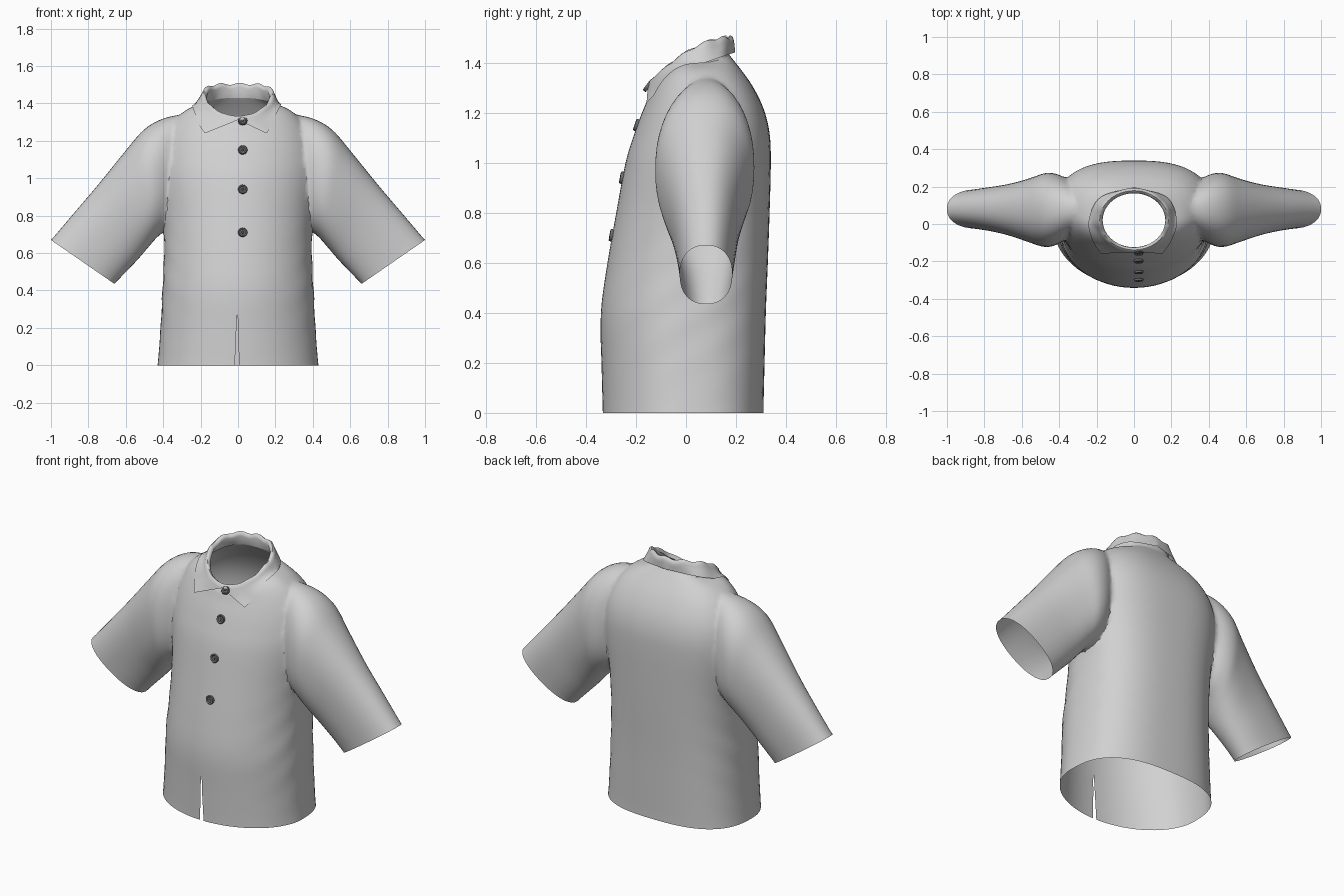
import bpy, bmesh, math
from mathutils import Vector
from mathutils.bvhtree import BVHTree

if "Cube" in bpy.data.objects:
    bpy.data.objects.remove(bpy.data.objects["Cube"])


def material(name, v):
    m = bpy.data.materials.new(name)
    m.diffuse_color = (v, v, v, 1)
    m.use_nodes = True
    m.node_tree.nodes["Principled BSDF"].inputs["Base Color"].default_value = m.diffuse_color
    return m


cloth = material("pale grey cloth", 0.64)
dark = material("dark grey button", 0.15)


def spline(keys, t):
    """Catmull-Rom through equal-length tuples, t in 0..1."""
    f = min(max(t, 0), 1) * (len(keys) - 1)
    i = min(int(f), len(keys) - 2)
    u = f - i
    p0, p1, p2, p3 = (keys[min(max(i + k, 0), len(keys) - 1)] for k in (-1, 0, 1, 2))
    return [0.5 * (2 * b + (c - a) * u + (2 * a - 5 * b + 4 * c - d) * u * u
                   + (3 * b - a - 3 * c + d) * u ** 3) for a, b, c, d in zip(p0, p1, p2, p3)]


def spow(v, e):
    return math.copysign(abs(v) ** e, v)


def add_object(name, bm, *mats):
    me = bpy.data.meshes.new(name)
    bm.to_mesh(me)
    ob = bpy.data.objects.new(name, me)
    bpy.context.collection.objects.link(ob)
    for m in mats:
        me.materials.append(m)
    return ob


def smooth(ob, deg):
    bpy.ops.object.select_all(action='DESELECT')
    bpy.context.view_layer.objects.active = ob
    ob.select_set(True)
    bpy.ops.object.shade_smooth_by_angle(angle=math.radians(deg))


def solid_loft(name, rings):
    """Closed tube; the end caps carry slot 1 so they can be removed later."""
    bm = bmesh.new()
    vs = [[bm.verts.new(p) for p in r] for r in rings]
    n = len(vs[0])
    for r0, r1 in zip(vs, vs[1:]):
        for j in range(n):
            bm.faces.new((r0[j], r0[(j + 1) % n], r1[(j + 1) % n], r1[j]))
    for r in (vs[0], vs[-1]):
        c = bm.verts.new(sum((v.co for v in r), Vector()) / n)
        for j in range(n):
            bm.faces.new((r[j], r[(j + 1) % n], c)).material_index = 1
    bmesh.ops.recalc_face_normals(bm, faces=bm.faces)
    return add_object(name, bm, cloth, cloth)


# Torso rings: z front, z side, z back, half width, y front, y back
TORSO = [(0, 0, 0, .43, -.333, .31), (.2, .2, .2, .415, -.338, .315),
         (.4, .4, .4, .405, -.342, .32), (.6, .6, .6, .395, -.315, .328),
         (.8, .8, .8, .40, -.28, .335), (1.0, 1.0, 1.0, .42, -.243, .34),
         (1.1, 1.12, 1.12, .415, -.213, .335), (1.18, 1.22, 1.22, .39, -.185, .31),
         (1.24, 1.31, 1.31, .34, -.16, .265), (1.28, 1.37, 1.38, .27, -.145, .215),
         (1.30, 1.40, 1.43, .19, -.13, .175)]


def torso_pt(k, a):
    """Point on a torso ring; a = 0 is the front, pi the back."""
    zf, zs, zb, hx, yf, yb = k
    c, s = math.cos(a), math.sin(a)
    e = 1.0 if c > 0 else 0.75
    yc, hy = (yf + yb) / 2, (yb - yf) / 2
    z = zs + ((zf if c > 0 else zb) - zs) * c * c
    # soft diagonal folds on the flanks
    w = 0.007 * s * s * math.exp(-((z - .45) / .28) ** 2) * math.sin(38 * z + 9 * c)
    return Vector((spow(s, e) * (hx + w), yc - spow(c, e) * hy, z))


N = 72
shirt = solid_loft("shirt_body", [[torso_pt(spline(TORSO, i / 50), math.tau * j / N)
                                   for j in range(N)] for i in range(51)])

# Sleeve rings: top x, top z, bottom x, bottom z, y front, y back
SLEEVE = [(.27, 1.345, .30, .80, -.02, .18), (.39, 1.325, .37, .73, -.095, .255),
          (.50, 1.265, .425, .69, -.125, .275), (.60, 1.15, .475, .635, -.105, .25),
          (.75, .965, .53, .57, -.065, .218), (.88, .812, .595, .502, -.04, .20),
          (1.0, .67, .66, .435, -.025, .185)]


def sleeve_ring(k, side):
    tx, tz, bx, bz, y0, y1 = k
    pts = []
    for j in range(48):
        a = math.tau * j / 48
        c, s = spow(math.cos(a), .88), spow(math.sin(a), .88)
        pts.append(Vector((side * ((tx + bx) / 2 + c * (tx - bx) / 2),
                           (y0 + y1) / 2 + s * (y1 - y0) / 2,
                           (tz + bz) / 2 + c * (tz - bz) / 2)))
    return pts


# Wedge that opens the slit at the front hem
tri = ((-.019, -.05), (.009, -.05), (-.005, .29))
slit = solid_loft("slit_cutter", [[Vector((x, y, z)) for x, z in tri] for y in (-.5, -.1)])
for p in slit.data.polygons:
    p.material_index = 1

parts = [(solid_loft("sleeve_part", [sleeve_ring(spline(SLEEVE, i / 30), s)
                                     for i in range(31)]), 'UNION') for s in (1, -1)]
parts.append((slit, 'DIFFERENCE'))
bpy.context.view_layer.objects.active = shirt
for tool, op in parts:
    tool.hide_render = True
    m = shirt.modifiers.new(op, 'BOOLEAN')
    m.object, m.operation, m.solver = tool, op, 'EXACT'
    bpy.ops.object.modifier_apply(modifier=m.name)
    bpy.data.objects.remove(tool)

# Open the hem, cuffs, neck and slit, then soften the armhole seams
bm = bmesh.new()
bm.from_mesh(shirt.data)
bmesh.ops.delete(bm, geom=[f for f in bm.faces if f.material_index == 1], context='FACES')
bmesh.ops.remove_doubles(bm, verts=bm.verts, dist=0.003)
for _ in range(3):
    bmesh.ops.smooth_vert(bm, verts=[v for v in bm.verts if not v.is_boundary], factor=0.5,
                          use_axis_x=True, use_axis_y=True, use_axis_z=True)
bm.to_mesh(shirt.data)
tree = BVHTree.FromBMesh(bm)
shirt.data.materials.pop(index=1)
smooth(shirt, 55)

# Collar: stand inside, rolled fold, and a pointed fall resting on the shirt
FALL = [(.165, -.158, 1.24), (.215, -.08, 1.315), (.235, .025, 1.38),
        (.175, .145, 1.425), (0, .197, 1.442)]


def collar_column(t):
    a, s = math.pi * (1 - abs(t)), (1 if t >= 0 else -1)
    x, y = math.sin(a), -math.cos(a)
    ripple = .006 * math.sin(17 * t * 2 + 1) * math.sin(a / 2)
    zt = 1.33 + .172 * (1 - ((1 + math.cos(a)) / 2) ** 1.8) + ripple

    def fold(r, dz):
        return Vector((s * x * .18 * r, .02 + y * .155 * r, zt + dz))
    low = Vector(spline(FALL, a / math.pi))
    low.x = s * low.x - .012 * (1 + math.cos(a)) / 2
    neck = torso_pt(TORSO[-1], a)
    neck.x *= s
    top = fold(1.11, -.018)
    col = [neck, fold(.93, -.02), fold(.96, -.004), fold(1.02, .003), fold(1.08, -.004), top,
           top.lerp(low, .35), top.lerp(low, .7), low]
    for p in col[6:]:
        hit = tree.ray_cast(Vector((p.x, p.y, 2)), Vector((0, 0, -1)))[0]
        if hit and 0 < hit.z + .01 - p.z < .08:
            p.z = hit.z + .01
    return col


bm = bmesh.new()
cols = [[bm.verts.new(p) for p in collar_column(-1 + i / 40)] for i in range(81)]
for c0, c1 in zip(cols, cols[1:]):
    for j in range(len(c0) - 1):
        bm.faces.new((c0[j], c0[j + 1], c1[j + 1], c1[j]))
bmesh.ops.recalc_face_normals(bm, faces=bm.faces)
smooth(add_object("collar", bm, cloth), 60)

# Buttons: turned discs with raised rim and centre stud, seated on the placket
PROFILE = [(.024, -.004), (.025, .006), (.022, .011), (.018, .010),
           (.015, .006), (.007, .006), (.005, .009), (0, .009)]
for n, z in enumerate((1.305, 1.15, .94, .71)):
    hit, nor = tree.ray_cast(Vector((.025, -1, min(z, 1.29))), Vector((0, 1, 0)))[:2]
    nor = nor if nor.y < 0 else -nor
    if n == 0:
        hit = Vector((.025, hit.y - .012, z))
        nor = Vector((0, -.8, .6))
    bm = bmesh.new()
    vs = [bm.verts.new((r, 0, h)) for r, h in PROFILE]
    es = [bm.edges.new(e) for e in zip(vs, vs[1:])]
    bmesh.ops.spin(bm, geom=vs + es, cent=(0, 0, 0), axis=(0, 0, 1), angle=math.tau, steps=24)
    bmesh.ops.remove_doubles(bm, verts=bm.verts, dist=1e-5)
    bmesh.ops.recalc_face_normals(bm, faces=bm.faces)
    ob = add_object(f"button_{n + 1}", bm, dark)
    ob.location = hit
    ob.rotation_euler = nor.to_track_quat('Z', 'Y').to_euler()
    smooth(ob, 40)
